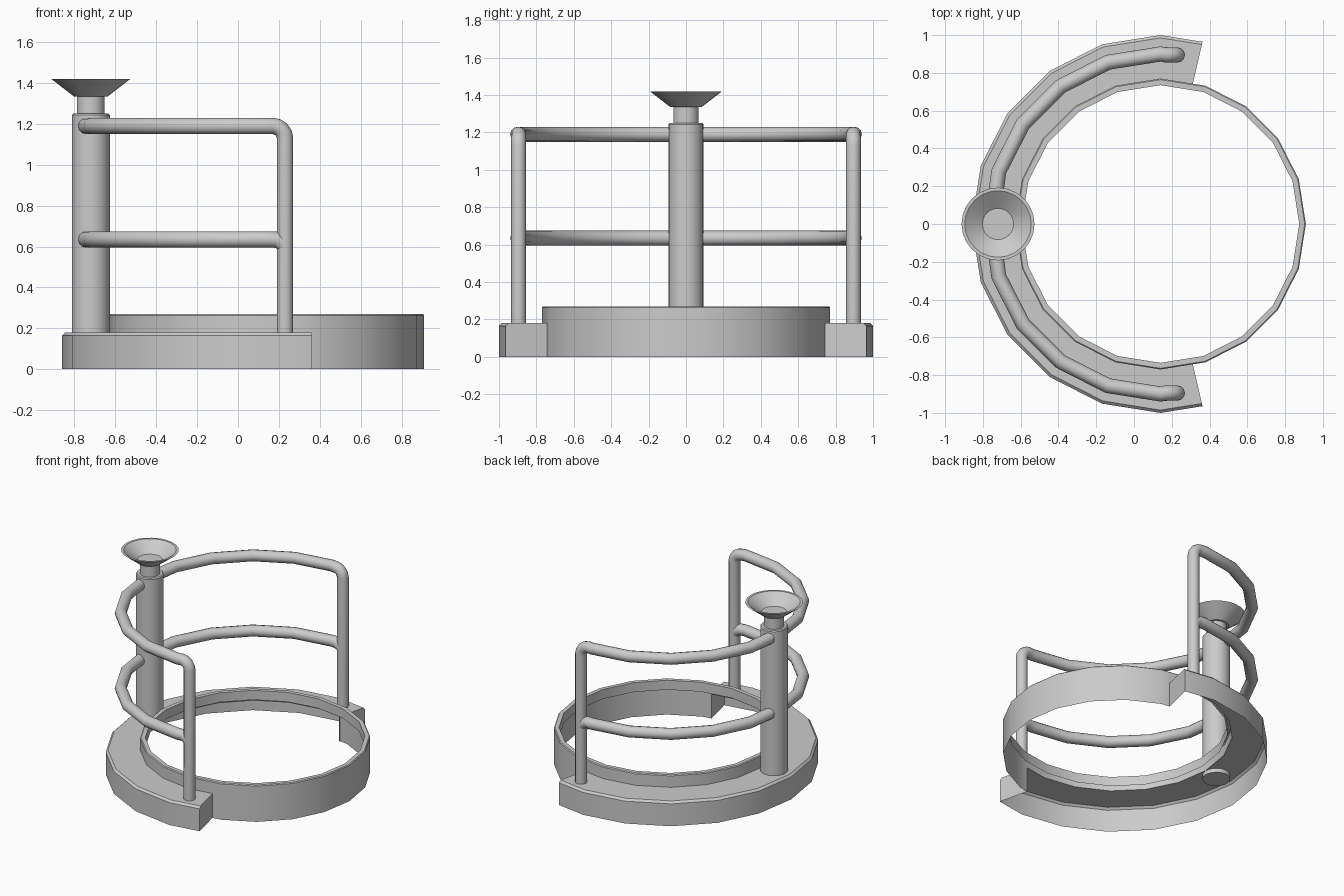
import bpy, bmesh
from math import sin, cos, radians, pi

if "Cube" in bpy.data.objects:
    bpy.data.objects.remove(bpy.data.objects["Cube"])

CX, STEP = 0.14, 18          # ring centre and angle of one of its 20 sides
POLE_X = -0.72


def on_ring(r, deg, z):
    """Point on a 20-sided ring of corner radius r."""
    mid = (deg // STEP + 0.5) * STEP
    if deg % STEP:
        r *= cos(radians(STEP / 2)) / cos(radians(deg - mid))
    return (CX + r * cos(radians(deg)), r * sin(radians(deg)), z)


def finish(name, bm, angle=30):
    me = bpy.data.meshes.new(name)
    bm.to_mesh(me)
    bm.free()
    ob = bpy.data.objects.new(name, me)
    bpy.context.collection.objects.link(ob)
    bpy.ops.object.select_all(action='DESELECT')
    ob.select_set(True)
    bpy.context.view_layer.objects.active = ob
    bpy.ops.object.shade_smooth_by_angle(angle=radians(angle))
    return ob


def sweep(name, profile, angles, cap_point=None):
    """Sweep an (r, z) profile around the ring; optionally close the ends."""
    bm = bmesh.new()
    rows = [[bm.verts.new(on_ring(r, a, z)) for r, z in profile] for a in angles]
    for a, b in zip(rows, rows[1:]):
        for j in range(len(profile) - 1):
            bm.faces.new((a[j], b[j], b[j + 1], a[j + 1]))
    if cap_point:
        for row, ang, flip in ((rows[0], angles[0], False), (rows[-1], angles[-1], True)):
            loop = row + [bm.verts.new(on_ring(cap_point[0], ang, cap_point[1]))]
            bm.faces.new(loop[::-1] if flip else loop)
    return finish(name, bm)


def lathe(name, profile, x, sides=24):
    bm = bmesh.new()
    rows = [[bm.verts.new((x + r * cos(2 * pi * k / sides), r * sin(2 * pi * k / sides), z))
             for k in range(sides)] for r, z in profile]
    for a, b in zip(rows, rows[1:]):
        for k in range(sides):
            n = (k + 1) % sides
            bm.faces.new((a[k], a[n], b[n], b[k]))
    bm.faces.new(rows[0][::-1])
    bm.faces.new(rows[-1])
    return finish(name, bm)


def tube(name, points, radius=0.04):
    cu = bpy.data.curves.new(name, 'CURVE')
    cu.dimensions = '3D'
    cu.bevel_depth = radius
    cu.bevel_resolution = 4
    cu.use_fill_caps = True
    sp = cu.splines.new('POLY')
    sp.points.add(len(points) - 1)
    for p, co in zip(sp.points, points):
        p.co = (*co, 1)
    sp.use_smooth = True
    ob = bpy.data.objects.new(name, cu)
    bpy.context.collection.objects.link(ob)


# Curved hollow base plate, open underneath
base_angles = [77] + list(range(90, 271, STEP)) + [283]
sweep("base", [(1, 0), (1, .165), (.985, .18), (.765, .18)], base_angles, (.765, 0))

# Hoop: full height in the open sector, only above the plate elsewhere
rim = [(.77, .264), (.764, .27), (.735, .27), (.735, .2)]
sweep("hoop_open_side", [(.77, 0)] + rim, [-77, -72] + list(range(-54, 73, STEP)) + [77])
sweep("hoop_base_side", [(.77, .18)] + rim, base_angles)

# Central pole with neck and flared cup
lathe("pole", [(.093, .15), (.093, 1.243), (.087, 1.25)], POLE_X)
lathe("neck", [(.068, 1.24), (.068, 1.34)], POLE_X)
lathe("cup", [(.083, 1.335), (.193, 1.42), (.176, 1.42), (.083, 1.35)], POLE_X)

# Rails and posts on both sides
for side, s in (("back", 1), ("front", -1)):
    arc = [(-.742, .08)] + [on_ring(.9, a, 0)[:2] for a in range(162, 89, -STEP)]
    post = (.23, .895)

    def rail(z):
        return [(x, s * y, z) for x, y in arc]
    px, py = post[0], s * post[1]
    bend = [(px - .06 + .06 * sin(t), py, 1.13 + .06 * cos(t))
            for t in (radians(d) for d in (0, 22.5, 45, 67.5, 90))]
    tube(side + "_upper_rail_and_post", rail(1.19) + bend + [(px, py, .16)])
    tube(side + "_lower_rail", rail(.635) + [(px - .05, py, .635), (px - .02, py, .625), (px, py, .6)])
